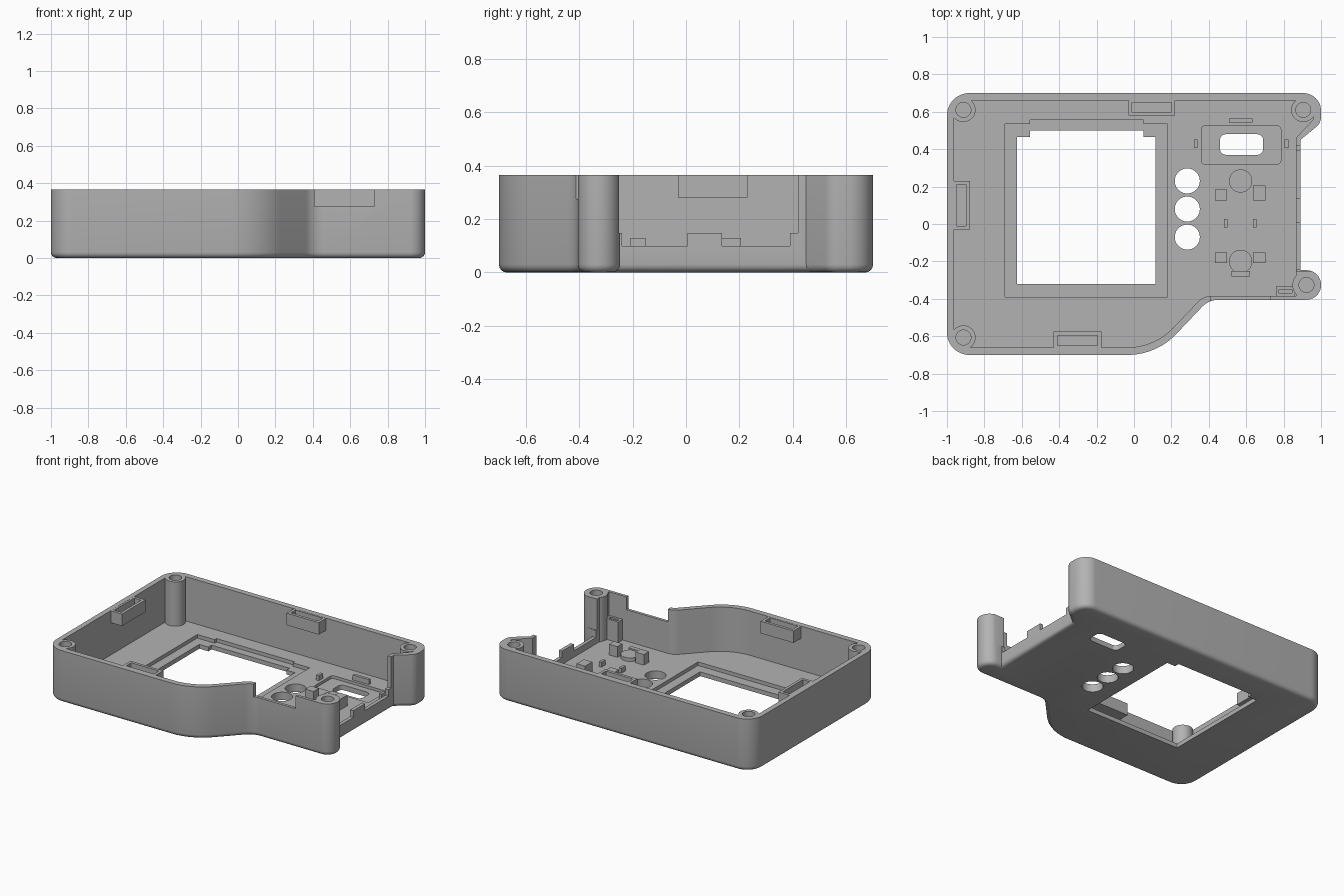
import bpy, bmesh, math
from mathutils import Vector

if "Cube" in bpy.data.objects:
    bpy.data.objects.remove(bpy.data.objects["Cube"], do_unlink=True)

grey = bpy.data.materials.new("light_grey_plastic")
grey.use_nodes = True
grey.diffuse_color = (0.45, 0.45, 0.45, 1)
grey.node_tree.nodes["Principled BSDF"].inputs["Base Color"].default_value = (0.45, 0.45, 0.45, 1)

TOP, FLOOR = 0.365, 0.055


def rounded(corners, steps=12):
    """Fillet every corner (x, y, radius) of a polygon."""
    out = []
    for i, (x, y, r) in enumerate(corners):
        p = Vector((x, y))
        if r == 0:
            out.append(p)
            continue
        a = (Vector(corners[i - 1][:2]) - p).normalized()
        b = (Vector(corners[(i + 1) % len(corners)][:2]) - p).normalized()
        half = a.angle(b) / 2
        centre = p + (a + b).normalized() * (r / math.sin(half))
        start = p + a * (r / math.tan(half)) - centre
        end = p + b * (r / math.tan(half)) - centre
        sweep = start.angle_signed(end)
        for k in range(steps + 1):
            t = -sweep * k / steps
            out.append(centre + Vector((start.x * math.cos(t) - start.y * math.sin(t),
                                        start.x * math.sin(t) + start.y * math.cos(t))))
    return out


def prism(name, points, z0, z1, bevel=0):
    bm = bmesh.new()
    base = bm.faces.new([bm.verts.new((p[0], p[1], z0)) for p in points])
    top = bmesh.ops.extrude_face_region(bm, geom=[base])["geom"]
    bmesh.ops.translate(bm, vec=(0, 0, z1 - z0),
                        verts=[g for g in top if isinstance(g, bmesh.types.BMVert)])
    bmesh.ops.recalc_face_normals(bm, faces=bm.faces)
    if bevel:
        rim = [e for e in bm.edges if all(abs(v.co.z - z0) < 1e-5 for v in e.verts)]
        bmesh.ops.bevel(bm, geom=rim, offset=bevel, segments=4, profile=0.5, affect="EDGES")
    mesh = bpy.data.meshes.new(name)
    bm.to_mesh(mesh)
    bm.free()
    mesh.materials.append(grey)
    ob = bpy.data.objects.new(name, mesh)
    bpy.context.collection.objects.link(ob)
    return ob


def box(name, x0, x1, y0, y1, z0, z1, r=0):
    return prism(name, rounded([(x0, y0, r), (x1, y0, r), (x1, y1, r), (x0, y1, r)], 6), z0, z1)


def disc(name, x, y, r, z0, z1):
    turn = [math.tau * i / 40 for i in range(40)]
    return prism(name, [(x + r * math.cos(a), y + r * math.sin(a)) for a in turn], z0, z1)


def combine(target, tool, operation="DIFFERENCE"):
    mod = target.modifiers.new("combine", "BOOLEAN")
    mod.operation, mod.solver, mod.object = operation, "EXACT", tool
    bpy.ops.object.select_all(action="DESELECT")
    bpy.context.view_layer.objects.active = target
    target.select_set(True)
    bpy.ops.object.modifier_apply(modifier=mod.name)
    bpy.data.objects.remove(tool, do_unlink=True)


# Tray: outer body with rounded lower rim, hollowed from above
outer = [(-1, -0.7, 0.12), (0.12, -0.7, 0.36), (0.4, -0.405, 0.12), (1, -0.405, 0.078),
         (1, -0.247, 0.078), (0.89, -0.247, 0), (0.89, 0.45, 0), (1, 0.54, 0.07),
         (1, 0.7, 0.095), (-1, 0.7, 0.12)]
inner = [(-0.963, -0.66, 0.04), (0.11, -0.66, 0.34), (0.371, -0.385, 0.1), (0.865, -0.385, 0),
         (0.865, 0.46, 0), (0.96, 0.56, 0.03), (0.96, 0.66, 0.03), (-0.963, 0.66, 0.04)]
case = prism("case_tray", rounded(outer), 0, TOP, bevel=0.03)
combine(case, prism("cavity", rounded(inner), FLOOR, 1))

# Corner screw posts
posts = [(-0.912, 0.61, 0.065), (0.905, 0.61, 0.065), (-0.912, -0.607, 0.065), (0.922, -0.326, 0.075)]
for x, y, r in posts:
    combine(case, disc("post", x, y, r, 0.04, TOP), "UNION")
for x, y, r in posts:
    combine(case, disc("screw_hole", x, y, 0.04, 0.12, 1))

# Side opening with stepped sill, and front wall notch
for y0, y1, z in [(-0.25, 0.42, 0.147), (-0.24, 0.005, 0.1), (0.135, 0.39, 0.1)]:
    combine(case, box("side_opening", 0.8, 0.95, y0, y1, z, 1))
combine(case, box("front_notch", 0.41, 0.73, -0.5, -0.36, 0.275, 1))

# Screen window: stepped recess then through hole
for x0, x1, y0, y1, z in [(-0.69, 0.18, -0.39, 0.535, 0.03), (-0.555, 0.05, 0.3, 0.555, 0.03),
                          (-0.625, 0.115, -0.32, 0.465, -1), (-0.555, 0.05, 0.3, 0.5, -1)]:
    combine(case, box("window", x0, x1, y0, y1, z, 0.2))

# Connector recess and slot, button holes
combine(case, box("connector_recess", 0.36, 0.785, 0.32, 0.525, 0.035, 0.2, 0.02))
combine(case, box("connector_slot", 0.46, 0.69, 0.37, 0.48, -1, 0.2, 0.03))
for y in (0.23, 0.08, -0.07):
    combine(case, disc("button_hole", 0.285, y, 0.067, -1, 0.2))
parts = [case]

# Latch pockets on three walls
for name, x0, x1, y0, y1 in [("left_latch", -0.97, -0.877, -0.03, 0.23),
                             ("back_latch", -0.03, 0.22, 0.58, 0.67),
                             ("front_latch", -0.43, -0.175, -0.67, -0.575)]:
    pocket = box(name, x0, x1, y0, y1, 0.28, TOP - 0.001)
    combine(pocket, box("latch_slot", x0 + 0.02, x1 - 0.02, y0 + 0.02, y1 - 0.02, 0.295, 1))
    parts.append(pocket)

# Hook socket beside the front right post
socket = box("hook_socket", 0.76, 0.86, -0.39, -0.335, 0.05, 0.2)
combine(socket, box("socket_slot", 0.775, 0.845, -0.37, -0.35, 0.1, 1))
parts.append(socket)

# Board supports on the floor: centre x, centre y, width, depth, top height
for x, y, w, d, z in [(0.57, 0.553, 0.125, 0.02, 0.09), (0.33, 0.43, 0.02, 0.045, 0.09),
                      (0.815, 0.43, 0.02, 0.045, 0.09), (0.465, 0.155, 0.065, 0.06, 0.13),
                      (0.67, 0.165, 0.065, 0.08, 0.13), (0.49, 0.005, 0.02, 0.045, 0.09),
                      (0.645, 0.005, 0.02, 0.045, 0.09), (0.465, -0.18, 0.065, 0.055, 0.13),
                      (0.67, -0.18, 0.065, 0.055, 0.13), (0.57, -0.265, 0.1, 0.03, 0.09)]:
    parts.append(box("board_support", x - w / 2, x + w / 2, y - d / 2, y + d / 2, 0.045, z))
for y in (0.23, -0.2):
    parts.append(disc("support_pad", 0.57, y, 0.062, 0.045, 0.08))

bpy.ops.object.select_all(action="DESELECT")
for ob in parts:
    ob.select_set(True)
bpy.context.view_layer.objects.active = case
bpy.ops.object.shade_smooth_by_angle(angle=math.radians(30))
